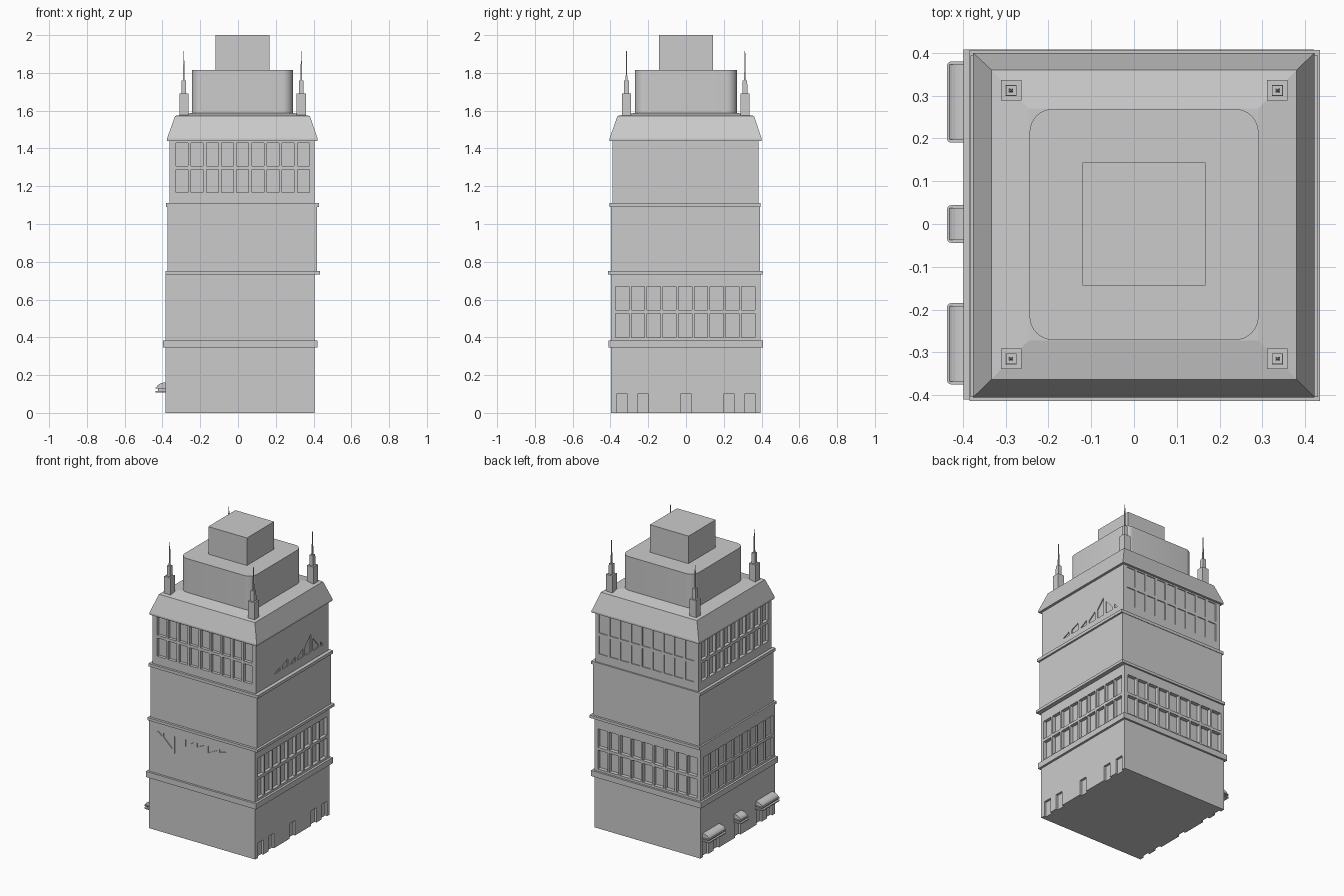
import bpy, bmesh, math

if "Cube" in bpy.data.objects:
    bpy.data.objects.remove(bpy.data.objects["Cube"])


def finish(bm, name):
    bmesh.ops.recalc_face_normals(bm, faces=bm.faces)
    me = bpy.data.meshes.new(name)
    bm.to_mesh(me)
    bm.free()
    ob = bpy.data.objects.new(name, me)
    bpy.context.collection.objects.link(ob)
    return ob


def add_loft(bm, sections):
    """Stack of rectangles (x0, x1, y0, y1, z) skinned and capped."""
    rings = [[bm.verts.new(p) for p in ((a, c, z), (b, c, z), (b, d, z), (a, d, z))]
             for a, b, c, d, z in sections]
    bm.faces.new(rings[0][::-1])
    bm.faces.new(rings[-1])
    for lo, hi in zip(rings, rings[1:]):
        for i in range(4):
            j = (i + 1) % 4
            bm.faces.new((lo[i], lo[j], hi[j], hi[i]))


def loft(name, sections):
    bm = bmesh.new()
    add_loft(bm, sections)
    return finish(bm, name)


def box(name, x0, x1, y0, y1, z0, z1):
    return loft(name, [(x0, x1, y0, y1, z0), (x0, x1, y0, y1, z1)])


def pane_grid(mid, pitch, width, rows):
    return [[(c - width / 2, a), (c + width / 2, a), (c + width / 2, b), (c - width / 2, b)]
            for c in (mid + (i - 4) * pitch for i in range(9)) for a, b in rows]


def pane_slivers(flat, parts):
    """Panes with one level edge at z = flat and a slanting opposite edge."""
    polys = []
    for u0, u1, za, zb in parts:
        pts = [(u0, flat), (u1, flat), (u1, zb), (u0, za)]
        polys.append([p for i, p in enumerate(pts) if i < 2 or abs(p[1] - flat) > 1e-4])
    return polys


def carve(block, bounds, recesses):
    """Cut polygons (u, z) into a block: recesses = (side, depth, polygons)."""
    x0, x1, y0, y1 = bounds
    place = {'front': lambda u, z, d: (u, y0 + d, z), 'back': lambda u, z, d: (u, y1 - d, z),
             'left': lambda u, z, d: (x0 + d, u, z), 'right': lambda u, z, d: (x1 - d, u, z)}
    bm = bmesh.new()
    for side, depth, polys in recesses:
        for poly in polys:
            a = [bm.verts.new(place[side](u, z, -0.02)) for u, z in poly]
            b = [bm.verts.new(place[side](u, z, depth)) for u, z in poly]
            bm.faces.new(a)
            bm.faces.new(b[::-1])
            for i in range(len(poly)):
                j = (i + 1) % len(poly)
                bm.faces.new((a[i], b[i], b[j], a[j]))
    cutter = finish(bm, block.name + "_cutter")
    cutter.hide_render = True
    mod = block.modifiers.new("recess", 'BOOLEAN')
    mod.operation, mod.solver, mod.object = 'DIFFERENCE', 'EXACT', cutter
    bpy.context.view_layer.objects.active = block
    bpy.ops.object.modifier_apply(modifier=mod.name)
    bpy.data.objects.remove(cutter)


# Tower storeys
lower = (-0.384, 0.405, -0.396, 0.395)
upper = (-0.362, 0.405, -0.389, 0.384)
ground_storey = box("ground_storey", *lower, 0, 0.36)
window_storey = box("lower_window_storey", *lower, 0.36, 0.74)
box("plain_storey", -0.373, 0.418, -0.397, 0.391, 0.74, 1.1)
top_storey = box("upper_window_storey", *upper, 1.1, 1.445)

# Ledges between storeys
box("ledge_low", -0.398, 0.42, -0.41, 0.408, 0.345, 0.383)
box("ledge_middle", -0.384, 0.434, -0.413, 0.406, 0.732, 0.75)
box("ledge_high", -0.382, 0.43, -0.404, 0.394, 1.09, 1.11)

# Doors on both sides
doors = [[(a, -0.01), (b, -0.01), (b, 0.1), (a, 0.1)] for a, b in
         ((-0.367, -0.31), (-0.256, -0.198), (-0.03, 0.028), (0.198, 0.256), (0.31, 0.367))]
carve(ground_storey, lower, [('right', 0.015, doors), ('left', 0.015, doors)])

# Window recesses, with slivers where the panes barely break the wall
rows = ((0.398, 0.525), (0.544, 0.668))
front_slivers = pane_slivers(0.668, [
    (-0.32, -0.288, 0.668, 0.643), (-0.278, -0.212, 0.641, 0.578), (-0.196, -0.13, 0.549, 0.613),
    (-0.114, -0.045, 0.62, 0.668), (-0.029, 0.037, 0.639, 0.668), (0.055, 0.124, 0.623, 0.656),
    (0.138, 0.206, 0.647, 0.668)])
carve(window_storey, lower, [
    ('right', 0.022, pane_grid(-0.004, 0.0833, 0.071, rows)),
    ('left', 0.012, pane_grid(-0.004, 0.0833, 0.071, rows)),
    ('back', 0.025, pane_grid(0.01, 0.0833, 0.071, rows)),
    ('front', 0.006, front_slivers)])

rows = ((1.167, 1.289), (1.308, 1.43))
side_slivers = pane_slivers(1.167, [
    (-0.193, -0.135, 1.167, 1.19), (-0.108, -0.05, 1.193, 1.215), (-0.026, 0.032, 1.167, 1.199),
    (0.055, 0.114, 1.183, 1.225), (0.135, 0.196, 1.225, 1.289), (0.217, 0.278, 1.252, 1.183),
    (0.296, 0.325, 1.199, 1.167)])
carve(top_storey, upper, [
    ('front', 0.02, pane_grid(0.025, 0.0803, 0.0635, rows)),
    ('left', 0.022, pane_grid(-0.003, 0.0803, 0.0635, rows)),
    ('back', 0.006, pane_grid(0.025, 0.0803, 0.0635, rows)),
    ('right', 0.006, side_slivers)])

# Sloping roof with a gently rising deck
loft("roof", [(-0.376, 0.422, -0.405, 0.4, 1.44), (-0.376, 0.422, -0.405, 0.4, 1.452),
              (-0.333, 0.38, -0.363, 0.36, 1.572), (-0.246, 0.29, -0.272, 0.27, 1.588)])

# Rounded penthouse and crowning block
bm = bmesh.new()
add_loft(bm, [(-0.244, 0.291, -0.271, 0.269, 1.575), (-0.244, 0.291, -0.271, 0.269, 1.815)])
uprights = [e for e in bm.edges if abs(e.verts[0].co.z - e.verts[1].co.z) > 0.1]
bmesh.ops.bevel(bm, geom=uprights, offset=0.055, segments=8, profile=0.5, affect='EDGES')
penthouse = finish(bm, "penthouse")
bpy.context.view_layer.objects.active = penthouse
penthouse.select_set(True)
bpy.ops.object.shade_smooth_by_angle(angle=math.radians(30))
penthouse.select_set(False)
box("crown_block", -0.12, 0.167, -0.144, 0.144, 1.815, 2.0)

# Corner pinnacles with needle masts
for i, (cx, cy) in enumerate([(x, y) for x in (-0.287, 0.335) for y in (-0.315, 0.312)]):
    steps = [(0.024, 1.565), (0.024, 1.69), (0.013, 1.69), (0.012, 1.76),
             (0.0045, 1.76), (0.0015, 1.915)]
    loft(f"pinnacle_{i + 1}", [(cx - r, cx + r, cy - r, cy + r, z) for r, z in steps])

# Bowed canopies over the left doors
wall = lower[0]
for n, (c, h) in enumerate(((-0.28, 0.095), (0.0, 0.044), (0.285, 0.095))):
    bm = bmesh.new()
    arc = [(wall - 0.047 * math.cos(t), 0.133 + 0.028 * math.sin(t))
           for t in (math.pi / 2 * k / 6 for k in range(7))] + [(wall + 0.005, 0.161), (wall + 0.005, 0.133)]
    ends = [[bm.verts.new((x, c + s * (h - 0.007), z)) for x, z in arc] for s in (-1, 1)]
    for ring in ends:
        bm.faces.new(ring)
    for k in range(len(arc)):
        m = (k + 1) % len(arc)
        bm.faces.new((ends[0][k], ends[0][m], ends[1][m], ends[1][k]))
    finish(bm, f"canopy_{n + 1}")
    for label, z0, z1 in (("rim", 0.128, 0.134), ("shelf", 0.109, 0.116)):
        bm = bmesh.new()
        add_loft(bm, [(wall - 0.053, wall + 0.005, c - h, c + h, z) for z in (z0, z1)])
        corners = [e for e in bm.edges if abs(e.verts[0].co.z - e.verts[1].co.z) > 0.003
                   and e.verts[0].co.x < wall]
        bmesh.ops.bevel(bm, geom=corners, offset=0.01, segments=3, profile=0.5, affect='EDGES')
        finish(bm, f"canopy_{label}_{n + 1}")
    box(f"canopy_fascia_{n + 1}", wall - 0.04, wall + 0.005, c - h + 0.012, c + h - 0.012, 0.114, 0.13)
